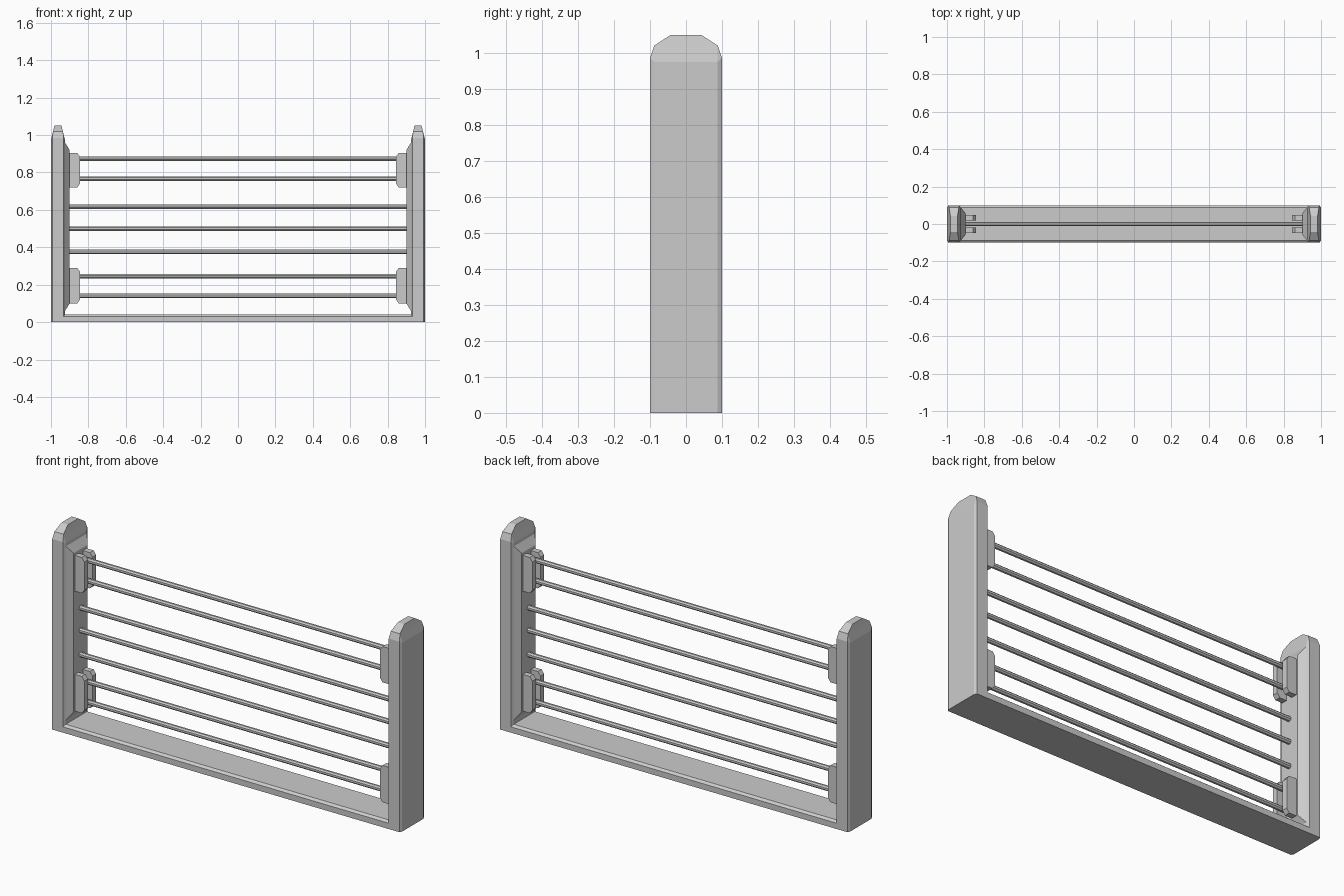
import bpy, bmesh, math

if "Cube" in bpy.data.objects:
    bpy.data.objects.remove(bpy.data.objects["Cube"])


def loft(name, rings):
    """Skin a closed solid through rings with equal point counts."""
    bm = bmesh.new()
    vs = [[bm.verts.new(p) for p in r] for r in rings]
    n = len(vs[0])
    for a, b in zip(vs, vs[1:]):
        for i in range(n):
            j = (i + 1) % n
            bm.faces.new((a[i], a[j], b[j], b[i]))
    bm.faces.new(vs[0])
    bm.faces.new(vs[-1])
    bmesh.ops.remove_doubles(bm, verts=bm.verts, dist=1e-5)
    bmesh.ops.recalc_face_normals(bm, faces=bm.faces)
    me = bpy.data.meshes.new(name)
    bm.to_mesh(me)
    bm.free()
    ob = bpy.data.objects.new(name, me)
    bpy.context.collection.objects.link(ob)
    return ob


def octagon(cx, hx, hy, kx, ky, zx, zy):
    """Chamfered rectangle; zx is the height of the x sides, zy of the y sides."""
    return [(cx + hx, hy - ky, zx), (cx + hx - kx, hy, zy),
            (cx - hx + kx, hy, zy), (cx - hx, hy - ky, zx),
            (cx - hx, -hy + ky, zx), (cx - hx + kx, -hy, zy),
            (cx + hx - kx, -hy, zy), (cx + hx, -hy + ky, zx)]


# Base rail with chamfered upper edges
rail = [(-0.1, 0), (0.1, 0), (0.1, 0.03), (0.087, 0.04), (-0.087, 0.04), (-0.1, 0.03)]
loft("base_rail", [[(x, y, z) for y, z in rail] for x in (-0.95, 0.95)])

for side, s in (("left", -1), ("right", 1)):
    # Post with chamfered corners and tapered rounded cap
    c = s * 0.9625
    loft(side + "_post", [
        octagon(c, 0.0375, 0.1, 0.007, 0.013, 0, 0),
        octagon(c, 0.0375, 0.1, 0.007, 0.013, 0.975, 0.985),
        octagon(c, 0.026, 0.088, 0, 0, 1.02, 1.02),
        octagon(c, 0.019, 0.042, 0, 0, 1.05, 1.05)])

    # Raised bevelled panel on the inner face
    loft(side + "_inner_panel", [
        [(s * x, y, z) for y, z in ((-h, lo), (h, lo), (h, hi), (-h, hi))]
        for x, h, lo, hi in ((0.93, 0.087, 0.06, 0.96), (0.925, 0.087, 0.06, 0.96),
                             (0.9, 0.057, 0.1, 0.92))])

    # Paired bracket plates either side of the rods
    for level, lo, hi in (("lower", 0.1, 0.29), ("upper", 0.72, 0.905)):
        outline = [(0.905, lo), (0.86, lo), (0.845, lo + 0.02),
                   (0.845, hi - 0.02), (0.86, hi), (0.905, hi)]
        for face, f in (("front", -1), ("back", 1)):
            loft(f"{side}_{level}_{face}_bracket",
                 [[(s * x, f * y, z) for x, z in outline] for y in (0.018, 0.048)])

# Horizontal rods
for i, z in enumerate((0.14, 0.245, 0.375, 0.5, 0.617, 0.767, 0.873)):
    ring = [(0.013 * math.cos(math.pi * (k + 0.5) / 4),
             z + 0.013 * math.sin(math.pi * (k + 0.5) / 4)) for k in range(8)]
    loft(f"rod_{i + 1}", [[(x, y, h) for y, h in ring] for x in (-0.9, 0.9)])
